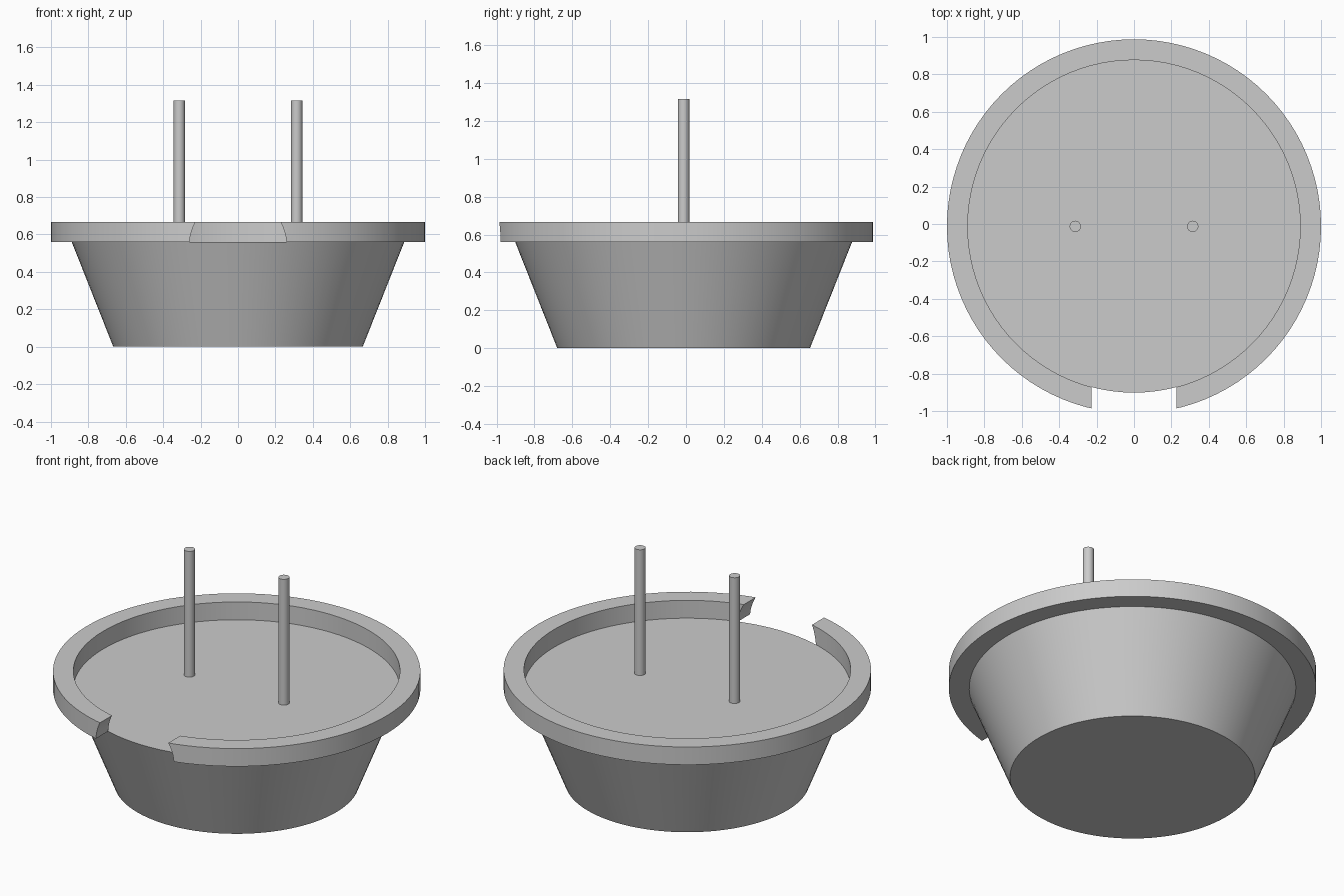
import bpy
import math

cube = bpy.data.objects.get("Cube")
if cube:
    bpy.data.objects.remove(cube, do_unlink=True)

SEGMENTS = 96
CENTRE_Y = -0.0125
FLOOR_Z, RIM_Z, ROD_Z = 0.56, 0.667, 1.315
INNER, OUTER, BASE = 0.889, 1.0, 0.667

grey = bpy.data.materials.new("plain grey")
grey.use_nodes = True
colour = (0.6, 0.6, 0.6, 1)
grey.diffuse_color = colour
grey.node_tree.nodes["Principled BSDF"].inputs["Base Color"].default_value = colour


def finish(obj, name):
    obj.name = name
    obj.data.materials.clear()
    obj.data.materials.append(grey)
    bpy.ops.object.select_all(action="DESELECT")
    obj.select_set(True)
    bpy.context.view_layer.objects.active = obj
    bpy.ops.object.shade_smooth_by_angle(angle=math.radians(30))


def frustum(name, r_low, r_high, z_low, z_high, x=0, sides=SEGMENTS):
    bpy.ops.mesh.primitive_cone_add(
        vertices=sides, radius1=r_low, radius2=r_high, depth=z_high - z_low,
        location=(x, CENTRE_Y, (z_low + z_high) / 2))
    obj = bpy.context.object
    finish(obj, name)
    return obj


# Tapered solid bowl with a flat floor
frustum("bowl_body", BASE, INNER, 0, FLOOR_Z)

# Raised rim: a rectangular section turned around the centre
section = [(INNER, FLOOR_Z), (OUTER, FLOOR_Z), (OUTER, RIM_Z), (INNER, RIM_Z)]
verts, faces = [], []
for i in range(SEGMENTS):
    a = math.tau * i / SEGMENTS
    verts += [(r * math.cos(a), r * math.sin(a), z) for r, z in section]
    j = (i + 1) % SEGMENTS
    for k in range(4):
        m = (k + 1) % 4
        faces.append((4 * i + k, 4 * j + k, 4 * j + m, 4 * i + m))
mesh = bpy.data.meshes.new("rim")
mesh.from_pydata(verts, [], faces)
# Wind the faces outwards
mesh.flip_normals()
rim = bpy.data.objects.new("rim", mesh)
rim.location.y = CENTRE_Y
bpy.context.collection.objects.link(rim)

# Round-sided spout opening through the front of the rim
bpy.ops.mesh.primitive_cylinder_add(
    vertices=SEGMENTS, radius=0.26, depth=0.6,
    location=(0, -1, 0.54), rotation=(math.pi / 2, 0, 0))
cutter = bpy.context.object
cutter.name = "spout_cutter"
cutter.hide_render = True
cut = rim.modifiers.new("spout", "BOOLEAN")
cut.operation = "DIFFERENCE"
cut.solver = "EXACT"
cut.object = cutter
bpy.context.view_layer.objects.active = rim
bpy.ops.object.modifier_apply(modifier=cut.name)
bpy.data.objects.remove(cutter, do_unlink=True)
finish(rim, "rim")

# Two upright rods
for side, x in (("left", 0.314), ("right", -0.314)):
    frustum(side + "_rod", 0.03, 0.03, FLOOR_Z, ROD_Z, x, 32)
